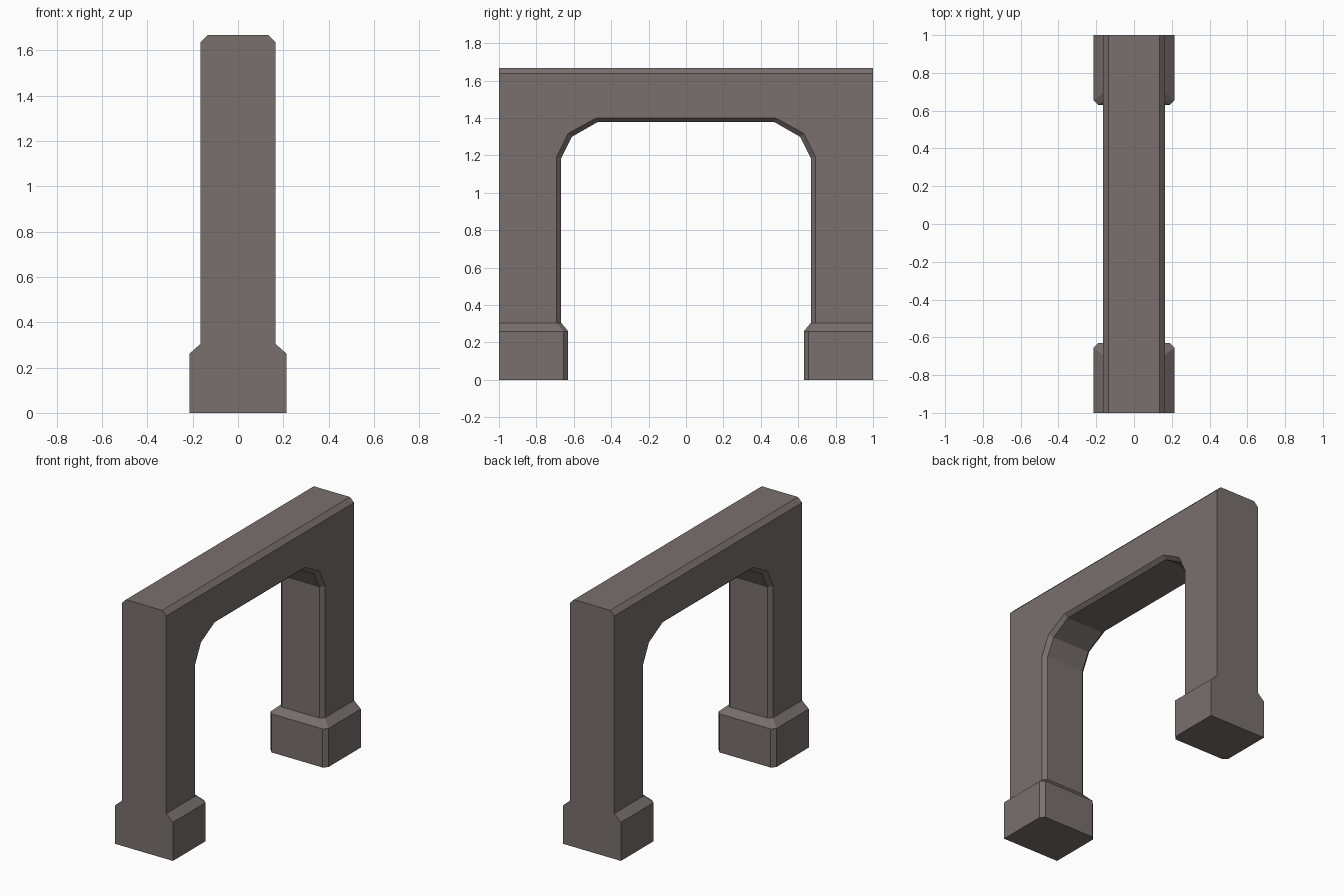
import bpy, bmesh

if "Cube" in bpy.data.objects:
    bpy.data.objects.remove(bpy.data.objects["Cube"])

stone = bpy.data.materials.new("warm grey stone")
stone.diffuse_color = (0.19, 0.162, 0.154, 1)
stone.use_nodes = True
stone.node_tree.nodes["Principled BSDF"].inputs["Base Color"].default_value = stone.diffuse_color

# Cross sections along the +y half of the arch, from foot to crown:
# half width, bevel width, side (y, z), inner face (y, z), outer edge (y, z), outer top (y, z), top half width
W, B, T = 0.165, 0.025, 0.135
half = [
    (0.215, B, (0.655, 0), (0.63, 0), (1, 0), (1, 0), 0.215),
    (0.215, B, (0.655, 0.26), (0.63, 0.26), (1, 0.26), (1, 0.26), 0.215),
    (W, B, (0.692, 0.305), (0.667, 0.305), (1, 0.305), (1, 0.305), W),
    (W, B, (0.692, 1.193), (0.667, 1.187), (1, 1.193), (1, 1.193), W),
    (W, B, (0.63, 1.318), (0.61, 1.30), (1, 1.637), (1, 1.667), T),
    (W, B, (0.48, 1.40), (0.473, 1.378), (0.48, 1.637), (0.48, 1.667), T),
]


def ring(bm, station, sign):
    w, b, side, inner, outer, top, t = station
    pts = [(w, side), (w, outer), (t, top), (-t, top),
           (-w, outer), (-w, side), (b - w, inner), (w - b, inner)]
    return [bm.verts.new((x, sign * p[0], p[1])) for x, p in pts]


# Stone arch with stepped feet, lofted through both halves
bm = bmesh.new()
rings = [ring(bm, s, 1) for s in half] + [ring(bm, s, -1) for s in reversed(half)]
for a, c in zip(rings, rings[1:]):
    for i in range(8):
        j = (i + 1) % 8
        bm.faces.new((a[i], a[j], c[j], c[i]))
# Undersides of the feet
bm.faces.new(rings[0])
bm.faces.new(rings[-1])
bmesh.ops.remove_doubles(bm, verts=bm.verts, dist=0.0005)
bmesh.ops.dissolve_degenerate(bm, edges=bm.edges, dist=0.0005)
bmesh.ops.dissolve_limit(bm, angle_limit=0.01, verts=bm.verts, edges=bm.edges)
bmesh.ops.recalc_face_normals(bm, faces=bm.faces)

mesh = bpy.data.meshes.new("stone_arch")
bm.to_mesh(mesh)
bm.free()
mesh.materials.append(stone)
arch = bpy.data.objects.new("stone_arch", mesh)
bpy.context.collection.objects.link(arch)
